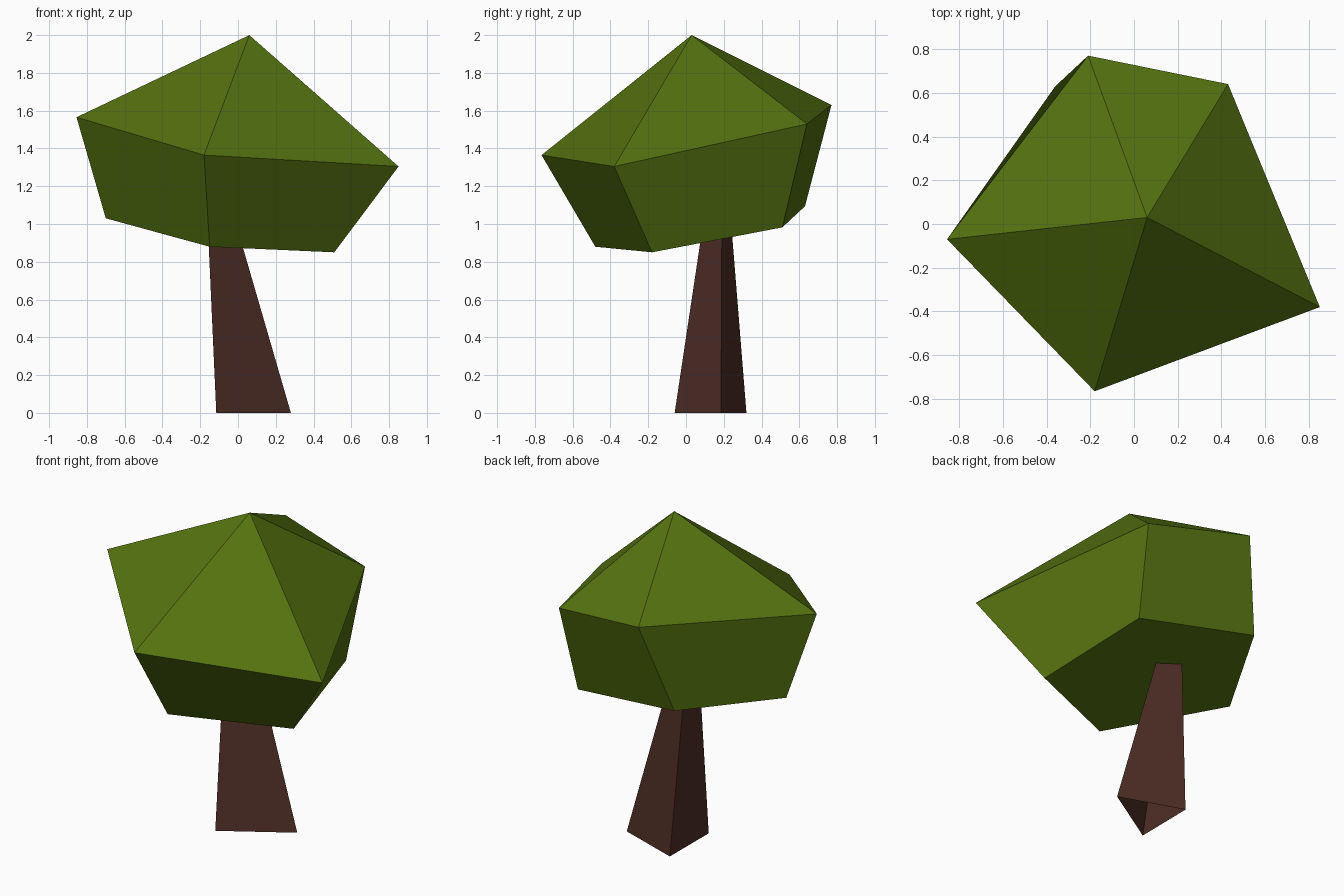
import bpy, bmesh

if "Cube" in bpy.data.objects:
    bpy.data.objects.remove(bpy.data.objects["Cube"])


def material(name, rgb):
    m = bpy.data.materials.new(name)
    m.diffuse_color = (*rgb, 1.0)
    m.use_nodes = True
    m.node_tree.nodes["Principled BSDF"].inputs["Base Color"].default_value = m.diffuse_color
    return m


def loft(name, lower, upper, mat, apex=None, cap_bottom=False):
    """Join two matching rings with flat sides, optionally closed by a peak and a base."""
    bm = bmesh.new()
    lo = [bm.verts.new(p) for p in lower]
    up = [bm.verts.new(p) for p in upper]
    tip = bm.verts.new(apex) if apex else None
    n = len(lo)
    for i in range(n):
        j = (i + 1) % n
        bm.faces.new((lo[i], lo[j], up[j], up[i]))
        if tip:
            bm.faces.new((up[i], up[j], tip))
    if cap_bottom:
        bm.faces.new(lo[::-1])
    me = bpy.data.meshes.new(name)
    bm.to_mesh(me)
    bm.free()
    me.materials.append(mat)
    ob = bpy.data.objects.new(name, me)
    bpy.context.collection.objects.link(ob)
    return ob


def tilted(points, base):
    """Lift plan points onto the slanted plane shared by both canopy rings."""
    return [(x, y, base - 0.122 * x + 0.17 * y) for x, y in points]


leaf = material("leaf green", (0.090, 0.168, 0.005))
bark = material("bark brown", (0.078, 0.028, 0.019))

# Leaning three-sided trunk, open underneath
loft("trunk",
     [(-0.115, -0.06, 0), (0.28, 0.185, 0), (-0.112, 0.32, 0)],
     [(-0.161, 0.093, 1.02), (-0.016, 0.19, 1.02), (-0.155, 0.238, 1.02)],
     bark)

# Five-sided canopy: tilted base, wide rim and peak
loft("canopy",
     tilted([(-0.70, 0.01), (-0.15, -0.48), (0.51, -0.18), (0.39, 0.51), (-0.36, 0.63)], 0.943),
     tilted([(-0.855, -0.07), (-0.18, -0.765), (0.85, -0.38), (0.43, 0.64), (-0.21, 0.77)], 1.473),
     leaf, apex=(0.06, 0.03, 2.0), cap_bottom=True)
